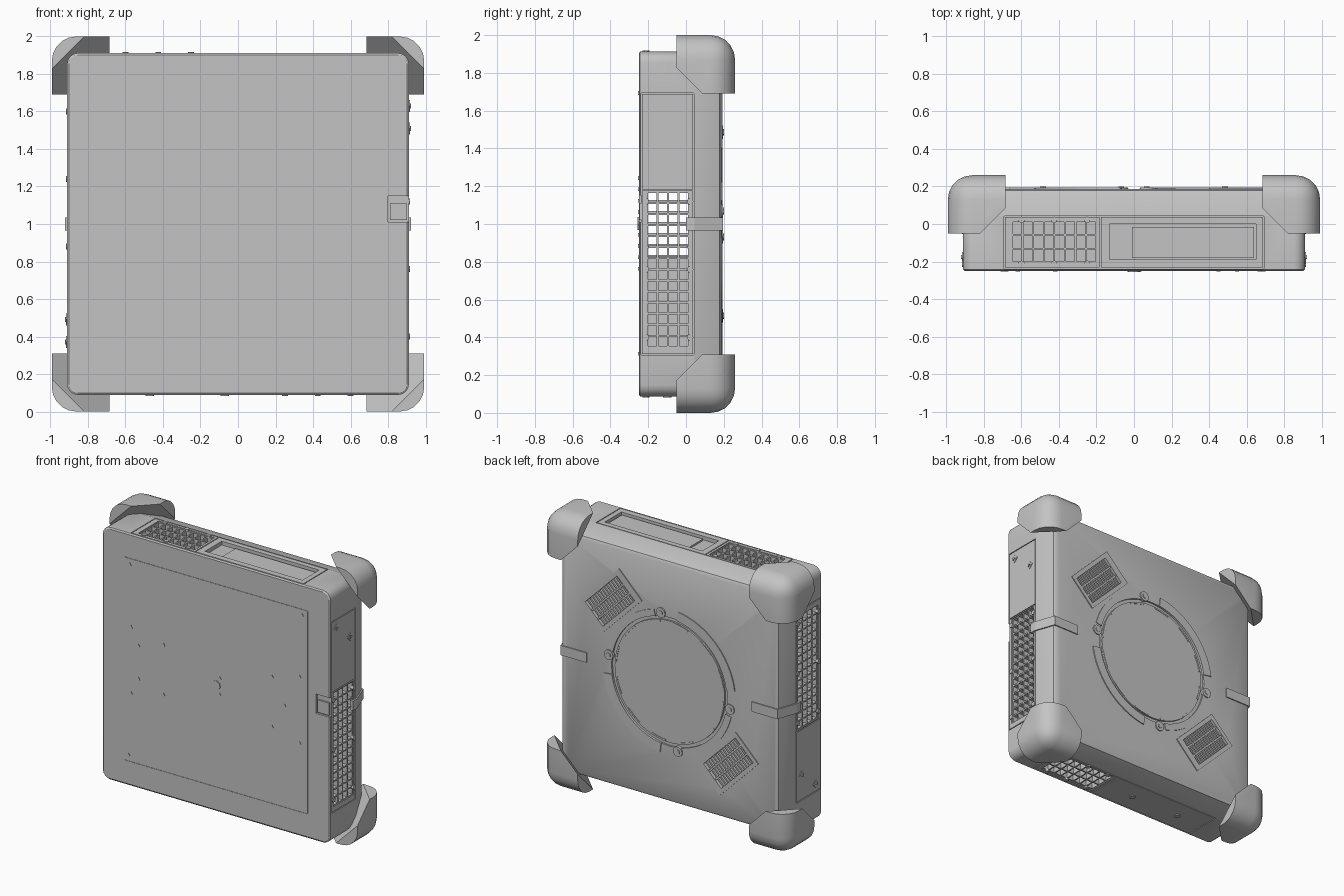
import bpy, bmesh, math
from mathutils import Matrix, Vector

old = bpy.data.objects.get("Cube")
if old:
    bpy.data.objects.remove(old)

grey = bpy.data.materials.new("plain_grey")
grey.use_nodes = True
COLOUR = (0.55, 0.55, 0.55, 1)
grey.diffuse_color = COLOUR
grey.node_tree.nodes["Principled BSDF"].inputs["Base Color"].default_value = COLOUR

CENTRE = Matrix.Translation((0, 0, 1))
RIGHT, TOP, LEFT, BOTTOM = 0, 90, 180, 270


def turn(angle):
    """Frame whose x points outward at an angle round the y axis."""
    return Matrix.Rotation(math.radians(-angle), 4, 'Y')


def finish(name, bm, matrix=Matrix(), smooth=False):
    """Turn a bmesh into a centred, coloured object."""
    bmesh.ops.transform(bm, matrix=CENTRE @ matrix, verts=bm.verts)
    bmesh.ops.recalc_face_normals(bm, faces=bm.faces)
    mesh = bpy.data.meshes.new(name)
    bm.to_mesh(mesh)
    bm.free()
    mesh.materials.append(grey)
    obj = bpy.data.objects.new(name, mesh)
    bpy.context.collection.objects.link(obj)
    if smooth:
        smooth_object(obj)
    return obj


def activate(obj):
    bpy.ops.object.select_all(action='DESELECT')
    obj.select_set(True)
    bpy.context.view_layer.objects.active = obj


def smooth_object(obj):
    activate(obj)
    bpy.ops.object.shade_smooth_by_angle(angle=math.radians(30))


def add_box(bm, lo, hi):
    lo, hi = Vector(lo), Vector(hi)
    m = Matrix.Translation((lo + hi) / 2) @ Matrix.Diagonal((*(hi - lo), 1))
    return bmesh.ops.create_cube(bm, size=1, matrix=m)


def box(name, lo, hi, angle=0):
    bm = bmesh.new()
    add_box(bm, lo, hi)
    return finish(name, bm, turn(angle))


def peg(name, x, y, z, radius, depth, sides=16, axis='X', angle=0):
    """Short cylinder pointing along y or outward along x."""
    bm = bmesh.new()
    bmesh.ops.create_cone(bm, cap_ends=True, segments=sides, radius1=radius,
                          radius2=radius, depth=depth)
    m = turn(angle) @ Matrix.Translation((x, y, z)) @ Matrix.Rotation(math.pi / 2, 4, axis)
    return finish(name, bm, m, sides > 8)


def prism(name, points, shift, angle=0):
    """Extrude a flat outline by a vector."""
    bm = bmesh.new()
    face = bm.faces.new([bm.verts.new(p) for p in points])
    out = bmesh.ops.extrude_face_region(bm, geom=[face])
    moved = [v for v in out["geom"] if isinstance(v, bmesh.types.BMVert)]
    bmesh.ops.translate(bm, vec=shift, verts=moved)
    bm.faces.ensure_lookup_table()
    if not face.is_valid:
        bmesh.ops.holes_fill(bm, edges=bm.edges)
    return finish(name, bm, turn(angle))


def arc(name, r0, r1, a0, a1, y0, y1):
    steps = [math.radians(a0 + (a1 - a0) * i / 20) for i in range(21)]
    ring = [(r1 * math.cos(a), y0, r1 * math.sin(a)) for a in steps]
    ring += [(r0 * math.cos(a), y0, r0 * math.sin(a)) for a in reversed(steps)]
    return prism(name, ring, (0, y1 - y0, 0))


def cut(target, cutter):
    mod = target.modifiers.new("cut", 'BOOLEAN')
    mod.operation, mod.solver, mod.object = 'DIFFERENCE', 'EXACT', cutter
    activate(target)
    bpy.ops.object.modifier_apply(modifier=mod.name)
    bpy.data.objects.remove(cutter)


def cut_box(lo, hi, angle=0):
    cut(case, box("cutter", lo, hi, angle))


def grille(name, out0, out1, ys, us, bar, angle):
    """Crossed bars filling an opening in a side wall."""
    bm = bmesh.new()
    for y in ys:
        add_box(bm, (out0, y - bar, us[0]), (out1, y + bar, us[-1]))
    for u in us:
        add_box(bm, (out0, ys[0], u - bar), (out1, ys[-1], u + bar))
    return finish(name, bm, turn(angle))


def spread(a, b, n):
    return [a + (b - a) * i / n for i in range(n + 1)]


# Case: rounded square lofted front to back, with a chamfered rear edge
bm = bmesh.new()
rings = []
for y, half, r in [(-.25, .902, .05), (-.243, .912, .06), (.045, .912, .06),
                   (.178, .865, .05), (.187, .85, .04)]:
    ring = []
    for q in range(4):
        for k in range(5):
            a = math.radians(90 * q + 22.5 * k)
            sx, sz = [(1, 1), (-1, 1), (-1, -1), (1, -1)][q]
            ring.append(bm.verts.new((sx * (half - r) + r * math.cos(a), y,
                                      sz * (half - r) + r * math.sin(a))))
    rings.append(ring)
for a, b in zip(rings, rings[1:]):
    for i in range(len(a)):
        j = (i + 1) % len(a)
        bm.faces.new((a[i], a[j], b[j], b[i]))
bm.faces.new(rings[0])
bm.faces.new(rings[-1])
case = finish("case", bm)

# Hollow inside
cut_box((-.84, -.22, -.84), (.84, .14, .84))

# Vent openings, grilles and panel seams on the four sides
for side, angle, u0, u1, rows in [("right", RIGHT, -.65, .17, 14), ("left", LEFT, -.65, .17, 14),
                                  ("top", TOP, .2, .65, 8), ("bottom", BOTTOM, .2, .65, 8)]:
    cut_box((.8, -.21, u0), (.95, .02, u1), angle)
    columns = 4 if rows > 8 else 3
    grille(side + "_grille", .86, .905, spread(-.205, .015, columns),
           spread(u0, u1, rows), .005, angle)
    for u in (-.69, .69, .18):
        cut_box((.904, -.236, u - .003), (.95, .04, u + .003), angle)
    for y in (-.236, .04):
        cut_box((.904, y - .003, -.69), (.95, y + .003, .69), angle)
    for y in (-.212, .022):
        for u in (u0 + .05, (u0 + u1) / 2, u1 - .05):
            peg(side + "_grille_clip", .908, y, u, .018, .02, 6, 'Y', angle)

# Side screws and bottom feet
for angle in (RIGHT, LEFT):
    for y, u in [(-.18, .63), (-.02, .51)]:
        peg("side_screw_plate", .908, y, u, .032, .016, 4, 'Y', angle)
        peg("side_screw", .914, y, u, .015, .016, 3, 'Y', angle)
for u in (-.07, -.47):
    peg("bottom_button", .91, -.1, u, .022, .016, 12, 'Y', BOTTOM)

# Recessed tray on the top
cut_box((.885, -.19, -.65), (.95, 0, .13), TOP)
box("top_tray_plate", (.88, -.18, -.64), (.897, -.015, .01), TOP)

# Front seams and latch recess
for angle in (RIGHT, TOP, BOTTOM):
    cut_box((.732, -.26, -.73), (.737, -.247, .73), angle)
cut_box((.8, -.26, .01), (.93, -.235, .15))
box("front_latch", (.81, -.247, .02), (.9, -.23, .11))

# Round recess and the two vent openings in the back
cut(case, peg("cutter", 0, .2, 0, .465, .05, 64))
VENTS = (45, 225)
for angle in VENTS:
    cut_box((.56, .1, -.19), (.76, .25, .17), angle)
smooth_object(case)

# Back disc, with clamp arcs and bolts round it
peg("back_disc", 0, .175, 0, .44, .024, 64)
for start in (0, 180):
    arc("clamp_arc", .462, .53, start + 98, start + 172, .18, .194)
    arc("vent_arc", .462, .51, start + 14, start + 76, .18, .192)
    for a in (8, 82):
        t = math.radians(start + a)
        peg("bolt_boss", .49 * math.cos(t), .185, .49 * math.sin(t), .036, .02)
        peg("bolt", .49 * math.cos(t), .194, .49 * math.sin(t), .018, .012, 6)
for a in range(0, 360, 30):
    arc("disc_rib", .425, .437, a + 4, a + 20, .185, .19)

# Back vents: slats in a thin raised frame
for angle in VENTS:
    bm = bmesh.new()
    for u in spread(-.17, .15, 12):
        add_box(bm, (.55, .15, u - .006), (.77, .185, u + .006))
    for r in (.62, .69):
        add_box(bm, (r - .006, .15, -.19), (r + .006, .188, .17))
    finish("back_vent_slats", bm, turn(angle))
    bm = bmesh.new()
    for lo, hi in [((.53, -.22), (.56, .22)), ((.76, -.22), (.79, .22)),
                   ((.56, -.22), (.76, -.19)), ((.56, .17), (.76, .22))]:
        add_box(bm, (lo[0], .18, lo[1]), (hi[0], .194, hi[1]))
    finish("back_vent_frame", bm, turn(angle))

# Straps bent over the rear edge at mid height
for angle in (RIGHT, LEFT):
    outline = [(.66, .18), (.66, .195), (.868, .195), (.922, .045), (.922, 0),
               (.9, 0), (.9, .045), (.85, .18)]
    prism("edge_strap", [(x, y, -.035) for x, y in outline], (0, 0, .07), angle)

# Corner bumpers: rounded blocks sliced on the diagonal
for sx in (-1, 1):
    for sz in (-1, 1):
        bm = bmesh.new()
        add_box(bm, (.685, -.05, .69), (.993, .26, 1))
        tip = max(bm.verts, key=lambda v: sum(v.co))
        bmesh.ops.bevel(bm, geom=list(tip.link_edges), offset=.13, segments=5,
                        profile=.5, affect='EDGES')
        res = bmesh.ops.bisect_plane(bm, geom=bm.verts[:] + bm.edges[:] + bm.faces[:],
                                     plane_co=(.59, .59, .59), plane_no=(1, 1, 1),
                                     clear_inner=True)
        bmesh.ops.holes_fill(bm, edges=[e for e in bm.edges if e.is_boundary])
        finish(("top" if sz > 0 else "bottom") + ("_left" if sx > 0 else "_right") + "_bumper",
               bm, Matrix.Diagonal((sx, 1, sz, 1)), True)

# Small screws and centre keyhole on the front
for x, z in [(-.69, .69), (.69, .69), (-.7, -.69), (-.68, .24), (.67, .24), (-.68, -.24),
             (.67, -.24), (-.42, .18), (.45, .18), (-.42, -.18), (.45, -.18),
             (-.62, .12), (-.62, -.12), (.55, 0), (.03, .06), (.03, -.06)]:
    peg("front_screw", x, -.25, z, .013, .008, 3)
peg("front_keyhole", 0, -.25, 0, .036, .012, 7)
